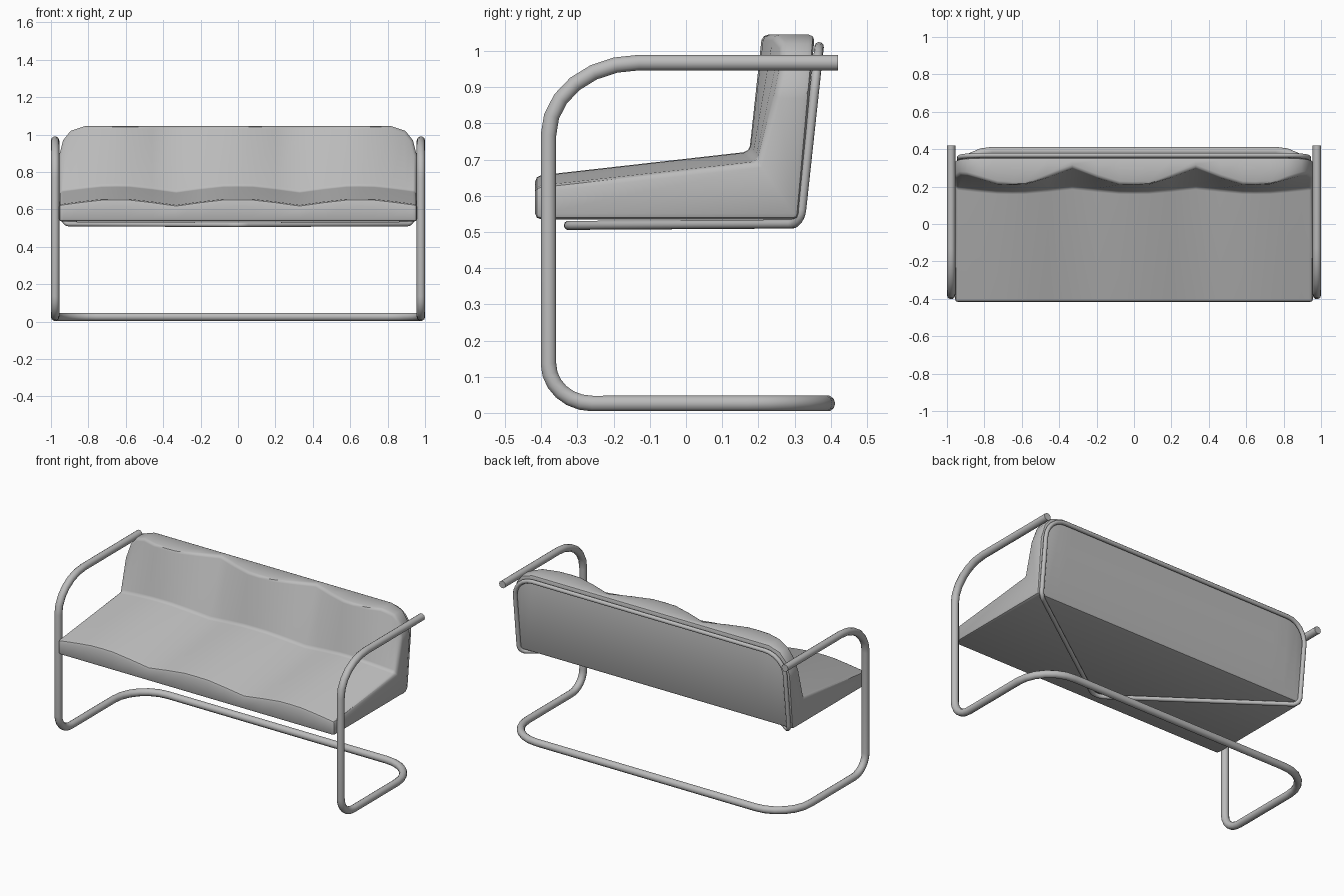
import bpy, bmesh, math
from mathutils import Vector

cube = bpy.data.objects.get("Cube")
if cube:
    bpy.data.objects.remove(cube, do_unlink=True)


def material(name, value):
    mat = bpy.data.materials.new(name)
    mat.use_nodes = True
    color = (value, value, value, 1)
    mat.diffuse_color = color
    mat.node_tree.nodes["Principled BSDF"].inputs["Base Color"].default_value = color
    return mat


grey = material("grey", 0.5)


def smooth(obj, angle):
    bpy.ops.object.select_all(action="DESELECT")
    obj.select_set(True)
    bpy.context.view_layer.objects.active = obj
    bpy.ops.object.shade_smooth_by_angle(angle=math.radians(angle))


def fillet(prev, corner, nxt, d_in, d_out, steps=6):
    """Elliptical rounding of one corner of a path."""
    u = (prev - corner).normalized() * d_in
    v = (nxt - corner).normalized() * d_out
    angles = [math.pi / 2 * i / steps for i in range(steps + 1)]
    return [corner + u * (1 - math.sin(a)) + v * (1 - math.cos(a)) for a in angles]


def tube(name, corners, radius, closed=False):
    """Bent tube; each corner is (point, rounding before, rounding after)."""
    pts, n = [], len(corners)
    for i, (p, a, b) in enumerate(corners):
        p = Vector(p)
        if a == 0:
            pts.append(p)
        else:
            pts += fillet(Vector(corners[i - 1][0]), p, Vector(corners[(i + 1) % n][0]), a, b)
    curve = bpy.data.curves.new(name, "CURVE")
    curve.dimensions = "3D"
    curve.bevel_depth = radius
    curve.bevel_resolution = 3
    curve.use_fill_caps = not closed
    spline = curve.splines.new("POLY")
    spline.points.add(len(pts) - 1)
    for sp, p in zip(spline.points, pts):
        sp.co = (*p, 1)
    spline.use_cyclic_u = closed
    obj = bpy.data.objects.new(name, curve)
    bpy.context.collection.objects.link(obj)
    bpy.ops.object.select_all(action="DESELECT")
    obj.select_set(True)
    bpy.context.view_layer.objects.active = obj
    bpy.ops.object.convert(target="MESH")
    obj = bpy.context.view_layer.objects.active
    obj.data.materials.clear()
    obj.data.materials.append(grey)
    smooth(obj, 50)


def mirrored(half):
    """Add the x-mirrored corners in reverse order."""
    return half + [((-x, y, z), b, a) for (x, y, z), a, b in reversed(half)]


# Cantilever frame: arm, front leg and floor runner on each side, joined at the back
X, R = 0.978, 0.0225
tube("tube_frame", mirrored([
    ((X, 0.42, 0.968), 0, 0),
    ((X, -0.38, 0.968), 0.25, 0.2),
    ((X, -0.38, 0.026), 0.11, 0.12),
    ((X, 0.39, 0.026), 0.22, 0.22),
]), R)

# Thin support wire: triangle under the seat, rounded loop behind the back
apex = [((0, -0.345, 0.518), 0.06, 0.06)]
tube("support_wire", apex + mirrored([
    ((0.935, 0.315, 0.522), 0.04, 0.04),
    ((0.935, 0.368, 1.012), 0.13, 0.13),
]), 0.013, closed=True)

# Cushion: L-shaped section lofted across the width, with three soft bulges
BASE, TOP = 0.535, 1.045


def back_y(z):
    return 0.31 + (z - BASE) * 0.09


def section(x, bulge, top):
    crease = Vector((x, 0.2 - 0.025 * bulge, 0.69 + 0.032 * bulge))
    crest = Vector((x, 0.3 - 0.09 * bulge, TOP))
    front_top = crease.lerp(crest, (top - crease.z) / (TOP - crease.z))
    return [
        Vector((x, -0.417, BASE)),
        Vector((x, -0.417, 0.622 + 0.033 * bulge)),
        crease,
        front_top,
        Vector((x, back_y(top), top)),
        Vector((x, back_y(BASE), BASE)),
    ]


# Half-width columns: position, bulge amount, top height
half = [
    (0.08, 0.97, TOP), (0.2, 0.55, TOP), (0.33, 0, TOP), (0.46, 0.55, TOP),
    (0.58, 0.97, TOP), (0.65, 1, TOP), (0.73, 0.95, TOP), (0.82, 0.65, TOP),
    (0.895, 0.35, 1.02), (0.935, 0.18, 0.97), (0.957, 0.1, 0.885),
]
columns = [(-x, b, t) for x, b, t in reversed(half)] + [(0, 1, TOP)] + half

bm = bmesh.new()
rings = [[bm.verts.new(p) for p in section(*c)] for c in columns]
count = len(rings[0])
for a, b in zip(rings, rings[1:]):
    for i in range(count):
        j = (i + 1) % count
        bm.faces.new((a[i], a[j], b[j], b[i]))
bm.faces.new(rings[0])
bm.faces.new(reversed(rings[-1]))
bmesh.ops.recalc_face_normals(bm, faces=bm.faces)

# Round the long edges and the end outlines
ends = {v for ring in (rings[0], rings[-1]) for v in ring}
edges = [e for e in bm.edges
         if abs(e.verts[0].co.x - e.verts[1].co.x) > 0.001
         or all(v in ends for v in e.verts)]
bmesh.ops.bevel(bm, geom=edges, offset=0.016, offset_type="OFFSET", segments=2,
                profile=0.5, affect="EDGES", clamp_overlap=True)
mesh = bpy.data.meshes.new("cushion")
bm.to_mesh(mesh)
bm.free()
mesh.materials.append(grey)
cushion = bpy.data.objects.new("cushion", mesh)
bpy.context.collection.objects.link(cushion)
smooth(cushion, 40)
